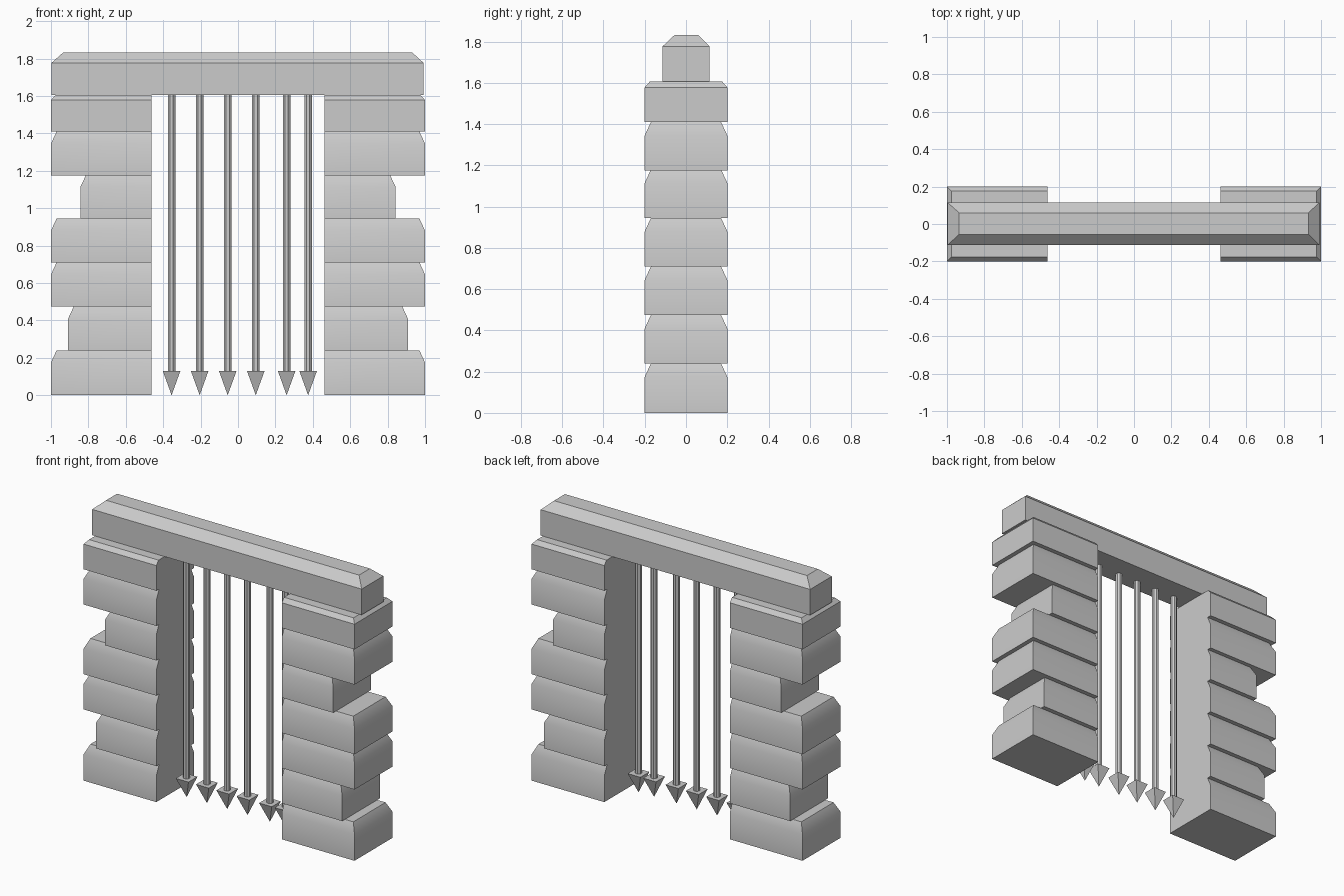
import bpy, bmesh, math

if "Cube" in bpy.data.objects:
    bpy.data.objects.remove(bpy.data.objects["Cube"])


def finish(bm, name, smooth=None):
    bmesh.ops.recalc_face_normals(bm, faces=bm.faces)
    mesh = bpy.data.meshes.new(name)
    bm.to_mesh(mesh)
    bm.free()
    ob = bpy.data.objects.new(name, mesh)
    bpy.context.collection.objects.link(ob)
    if smooth:
        bpy.ops.object.select_all(action='DESELECT')
        ob.select_set(True)
        bpy.context.view_layer.objects.active = ob
        bpy.ops.object.shade_smooth_by_angle(angle=math.radians(smooth))
    return ob


def add_loft(bm, rings):
    """Stack rectangles given as (x0, x1, y0, y1, z), capped at both ends."""
    loops = [[bm.verts.new(p) for p in ((x0, y0, z), (x1, y0, z), (x1, y1, z), (x0, y1, z))]
             for x0, x1, y0, y1, z in rings]
    for a, b in zip(loops, loops[1:]):
        for i in range(4):
            j = (i + 1) % 4
            bm.faces.new((a[i], a[j], b[j], b[i]))
    bm.faces.new(loops[0])
    bm.faces.new(loops[-1])


# Stone pillars: (bottom, shoulder, top, outer x, chamfer) per course
courses = [
    (0.0, 0.175, 0.24, 1.0, 0.03),
    (0.24, 0.41, 0.475, 0.908, 0.03),
    (0.475, 0.645, 0.71, 1.0, 0.03),
    (0.71, 0.88, 0.945, 1.0, 0.03),
    (0.945, 1.115, 1.175, 0.842, 0.028),
    (1.175, 1.345, 1.41, 1.0, 0.03),
    (1.41, 1.578, 1.605, 1.0, 0.024),
]
for side, name in ((-1, "left_pillar"), (1, "right_pillar")):
    bm = bmesh.new()
    for z0, z1, z2, outer, c in courses:
        rings = []
        for z, inset in ((z0, 0), (z1, 0), (z2, c)):
            xs = sorted((side * 0.463, side * (outer - inset)))
            rings.append((*xs, -0.2 + inset, 0.2 - inset, z))
        add_loft(bm, rings)
    finish(bm, name, smooth=30)

# Lintel beam with chamfered top
bm = bmesh.new()
add_loft(bm, [(-0.997, 0.992, -0.113, 0.115, 1.605),
              (-0.997, 0.992, -0.113, 0.115, 1.777),
              (-0.935, 0.932, -0.055, 0.06, 1.832)])
finish(bm, "lintel")

# Portcullis bars with square spear tips
BAR_Y = -0.035
for n, x in enumerate((-0.355, -0.205, -0.055, 0.095, 0.26, 0.375)):
    bpy.ops.mesh.primitive_cylinder_add(vertices=8, radius=0.0215, depth=1.485,
                                        location=(x, BAR_Y, 0.8675),
                                        rotation=(0, 0, math.pi / 8))
    bpy.context.object.name = f"gate_bar_{n + 1}"
    bpy.ops.mesh.primitive_cone_add(vertices=4, radius1=0.0, radius2=0.047 * math.sqrt(2),
                                    depth=0.13, location=(x, BAR_Y, 0.065),
                                    rotation=(0, 0, math.pi / 4))
    bpy.context.object.name = f"spear_tip_{n + 1}"
